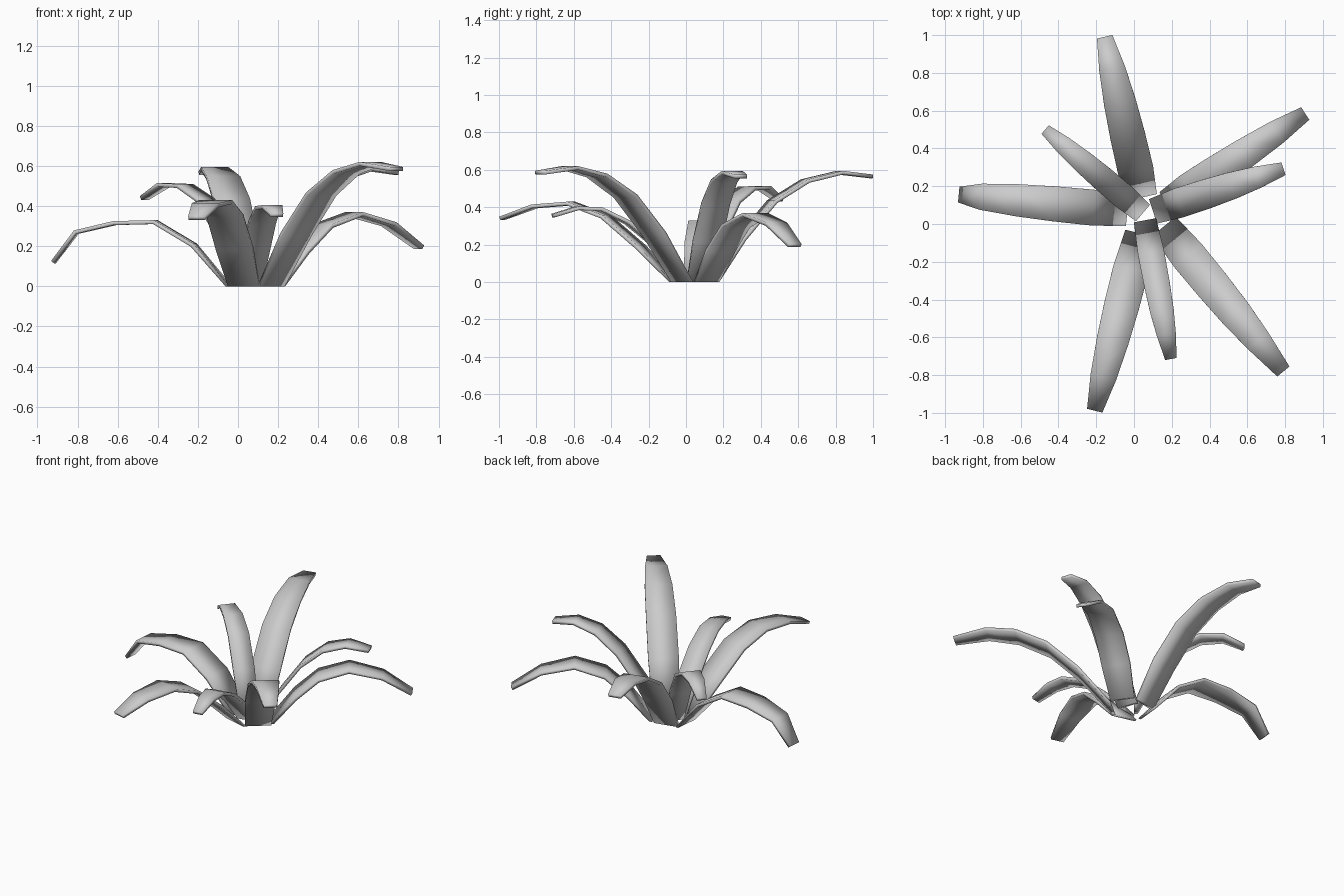
import bpy, bmesh
from mathutils import Vector

if "Cube" in bpy.data.objects:
    bpy.data.objects.remove(bpy.data.objects["Cube"])

THICK = 0.02
TAPER = [0.85, 1.0, 0.98, 0.9, 0.73, 0.44]   # relative width from base to tip


def leaf(name, base, tip, width, profile):
    """Arching slab leaf; profile lists (fraction of run, height) per row."""
    b, t = Vector((*base, 0)), Vector((*tip, 0))
    run = t - b
    out = run.normalized()
    side = Vector((-out.y, out.x, 0))
    pts = [b + run * f + Vector((0, 0, z)) for f, z in profile]
    bm = bmesh.new()
    rings = []
    for i, p in enumerate(pts):
        tangent = (pts[min(i + 1, len(pts) - 1)] - pts[max(i - 1, 0)]).normalized()
        # the base is cut flat on the ground
        n = -out if i == 0 else tangent.cross(side).normalized()
        h, w = n * THICK / 2, side * width * TAPER[i] / 2
        rings.append([bm.verts.new(v) for v in (p - w - h, p + w - h, p + w + h, p - w + h)])
    for r, s in zip(rings, rings[1:]):
        for k in range(4):
            bm.faces.new((r[k], r[(k + 1) % 4], s[(k + 1) % 4], s[k]))
    bm.faces.new(rings[0])
    bm.faces.new(rings[-1])
    bmesh.ops.recalc_face_normals(bm, faces=bm.faces)
    for f in bm.faces:
        f.smooth = True
    me = bpy.data.meshes.new(name)
    bm.to_mesh(me)
    bm.free()
    bpy.context.collection.objects.link(bpy.data.objects.new(name, me))


# outer ring of large leaves
leaf("back_leaf", (0.04, 0.15), (-0.155, 0.99), 0.19,
     [(0, 0), (0.17, 0.23), (0.37, 0.43), (0.58, 0.54), (0.8, 0.585), (1, 0.565)])
leaf("back_right_leaf", (0.185, 0.11), (0.902, 0.582), 0.18,
     [(0, 0), (0.16, 0.17), (0.33, 0.30), (0.55, 0.36), (0.79, 0.31), (1, 0.195)])
leaf("front_right_leaf", (0.165, -0.02), (0.79, -0.78), 0.19,
     [(0, 0), (0.2, 0.26), (0.4, 0.46), (0.6, 0.57), (0.79, 0.61), (1, 0.585)])
leaf("front_leaf", (0.03, -0.06), (-0.207, -0.985), 0.19,
     [(0, 0), (0.2, 0.19), (0.4, 0.35), (0.6, 0.42), (0.81, 0.405), (1, 0.34)])
leaf("left_leaf", (-0.045, 0.07), (-0.92, 0.155), 0.19,
     [(0, 0), (0.2, 0.205), (0.42, 0.32), (0.65, 0.315), (0.87, 0.27), (1, 0.12)])

# inner ring of smaller leaves
leaf("inner_right_leaf", (0.11, 0.07), (0.79, 0.292), 0.16,
     [(0, 0), (0.2, 0.22), (0.4, 0.42), (0.6, 0.54), (0.8, 0.585), (1, 0.565)])
leaf("inner_front_leaf", (0.06, 0.01), (0.195, -0.712), 0.14,
     [(0, 0), (0.23, 0.19), (0.45, 0.32), (0.65, 0.39), (0.82, 0.395), (1, 0.355)])
leaf("inner_left_leaf", (0.04, 0.065), (-0.467, 0.497), 0.135,
     [(0, 0), (0.2, 0.25), (0.4, 0.43), (0.6, 0.5), (0.81, 0.505), (1, 0.44)])
